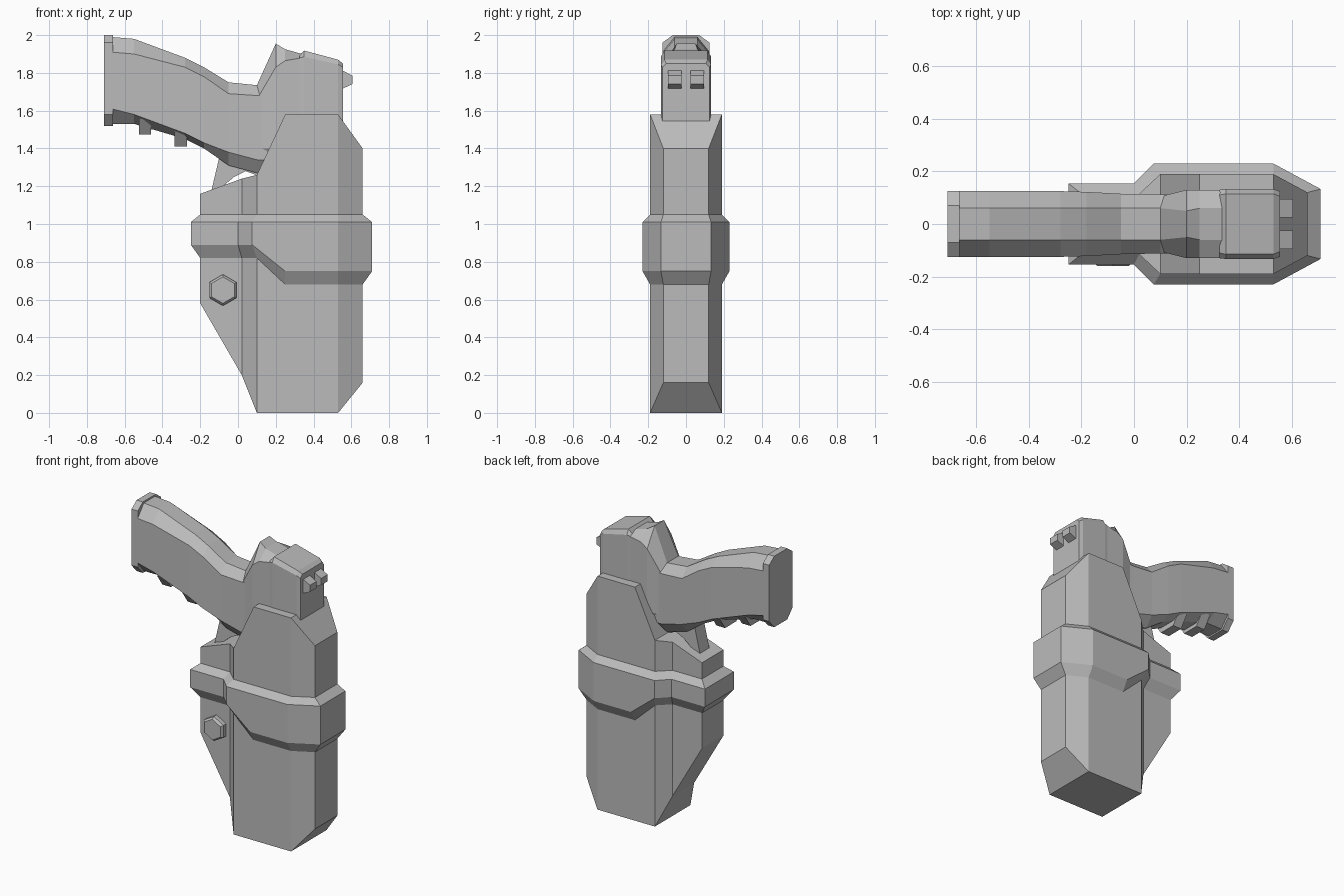
import bpy
import bmesh
from math import sin, cos, radians
from mathutils import Vector

default_cube = bpy.data.objects.get("Cube")
if default_cube:
    bpy.data.objects.remove(default_cube, do_unlink=True)

# One plain grey for everything
grey = bpy.data.materials.new("plain_grey")
grey.use_nodes = True
colour = (0.5, 0.5, 0.5, 1)
grey.diffuse_color = colour
grey.node_tree.nodes["Principled BSDF"].inputs["Base Color"].default_value = colour


def loft(name, rings, closed=False):
    """Skin equal-length rings; cap the ends, or join them when closed."""
    bm = bmesh.new()
    loops = [[bm.verts.new(point) for point in ring] for ring in rings]
    pairs = list(zip(loops, loops[1:]))
    if closed:
        pairs.append((loops[-1], loops[0]))
    else:
        bm.faces.new(loops[0])
        bm.faces.new(loops[-1])
    count = len(loops[0])
    for near, far in pairs:
        for i in range(count):
            j = (i + 1) % count
            bm.faces.new((near[i], near[j], far[j], far[i]))
    bmesh.ops.recalc_face_normals(bm, faces=bm.faces)
    mesh = bpy.data.meshes.new(name)
    bm.to_mesh(mesh)
    bm.free()
    mesh.materials.append(grey)
    obj = bpy.data.objects.new(name, mesh)
    bpy.context.collection.objects.link(obj)
    return obj


def side_prism(name, profile, half_width, centre=0):
    """Extrude an x-z outline sideways along y."""
    return loft(name, [[(x, centre + side * half_width, z) for x, z in profile]
                       for side in (-1, 1)])


def column(x, width, bottom, top):
    return [(x, -width, bottom), (x, width, bottom), (x, width, top), (x, -width, top)]


def octagon(x, top, upper, lower, bottom, width, flat):
    """Mirrored eight-sided section across the x axis."""
    half = [(flat, top), (width, upper), (width, lower), (min(flat, 0.07), bottom)]
    return ([(x, y, z) for y, z in half]
            + [(x, -y, z) for y, z in reversed(half)])


# Holster shell, lofted from the thin rear flange to the chamfered front
shell = [(-0.2, 0.115, 0.58, 1.16), (0.02, 0.115, 0.2, 1.24),
         (0.1, 0.19, 0, 1.26), (0.25, 0.19, 0, 1.58),
         (0.53, 0.19, 0, 1.58), (0.66, 0.12, 0.16, 1.4)]
loft("holster_shell", [column(*station) for station in shell])

# Raised belt band that wraps the shell, deeper around the thick part
inner = [(x, width) for x, width, low, high in shell]
outer = [(-0.25, 0.155), (0, 0.155), (0.075, 0.23),
         (0.25, 0.23), (0.53, 0.23), (0.71, 0.133)]
lower_edge = [0.89, 0.89, 0.89, 0.75, 0.75, 0.75]


def wrap(outline, heights):
    right = [(x, -y, z) for (x, y), z in zip(outline, heights)]
    left = [(x, -y, z) for x, y, z in reversed(right)]
    return right + left


loft("holster_band", [
    wrap(inner, [1.05] * len(inner)),
    wrap(outer, [1.01] * len(outer)),
    wrap(outer, lower_edge),
    wrap(inner, [z - 0.07 for z in lower_edge]),
], closed=True)


# Hexagonal bolt on the flange
def hexagon(radius, y):
    return [(radius * cos(radians(a)) - 0.08, y, radius * sin(radians(a)) + 0.65)
            for a in range(30, 390, 60)]


loft("flange_bolt", [hexagon(0.083, -0.1), hexagon(0.083, -0.145), hexagon(0.07, -0.16)])

# Grip, running from the butt to the frame
grip = [(-0.67, 1.99, 1.91, 1.61, 1.53, 0.125), (-0.55, 1.98, 1.9, 1.58, 1.53, 0.125),
        (-0.28, 1.88, 1.83, 1.48, 1.45, 0.125), (-0.18, 1.83, 1.78, 1.43, 1.4, 0.122),
        (-0.05, 1.75, 1.69, 1.38, 1.31, 0.115), (0.1, 1.735, 1.68, 1.34, 1.27, 0.112),
        (0.26, 1.735, 1.7, 1.34, 1.27, 0.112)]
loft("grip", [octagon(*station, 0.06) for station in grip])

# Butt plate with chamfered ends
loft("butt_plate", [octagon(x, 2, 1.96, 1.58, 1.52, 0.125, 0.07)
                    for x in (-0.71, -0.663)])

# Finger ridges under the grip
for number, (x, z) in enumerate([(-0.49, 1.475), (-0.43, 1.5), (-0.3, 1.41)]):
    loft("finger_ridge_%d" % (number + 1), [
        [(x + dx, side * half, z + dz)
         for side, half, dz in ((-1, 0.06, 0), (1, 0.06, 0), (1, 0.115, 0.08), (-1, 0.115, 0.08))]
        for dx in (-0.035, 0.03)])

# Trigger guard
side_prism("trigger_guard", [(-0.1, 1.35), (-0.14, 1.18), (-0.08, 1.2),
                             (-0.02, 1.25), (0.04, 1.28), (0.12, 1.25), (0.12, 1.34)], 0.05)

# Tang rising from the grip to the rear of the slide
loft("tang", [octagon(0.1, 1.735, 1.66, 1.4, 1.3, 0.105, 0.06),
              octagon(0.2, 1.955, 1.83, 1.4, 1.3, 0.13, 0.05),
              octagon(0.25, 1.925, 1.865, 1.4, 1.3, 0.13, 0.06),
              octagon(0.34, 1.9, 1.88, 1.4, 1.3, 0.13, 0.06)])

# Slide block with a bevelled top
loft("slide_block", [octagon(0.325, 1.89, 1.88, 1.4, 1.3, 0.13, 0.11),
                     octagon(0.35, 1.918, 1.885, 1.4, 1.3, 0.133, 0.115),
                     octagon(0.53, 1.87, 1.845, 1.4, 1.3, 0.133, 0.115),
                     octagon(0.555, 1.85, 1.83, 1.4, 1.3, 0.125, 0.105)])

# Pair of small lugs on the slide face
for name, side in (("left_lug", 1), ("right_lug", -1)):
    side_prism(name, [(0.54, 1.82), (0.605, 1.785), (0.605, 1.74), (0.54, 1.71)],
               0.035, side * 0.06)
